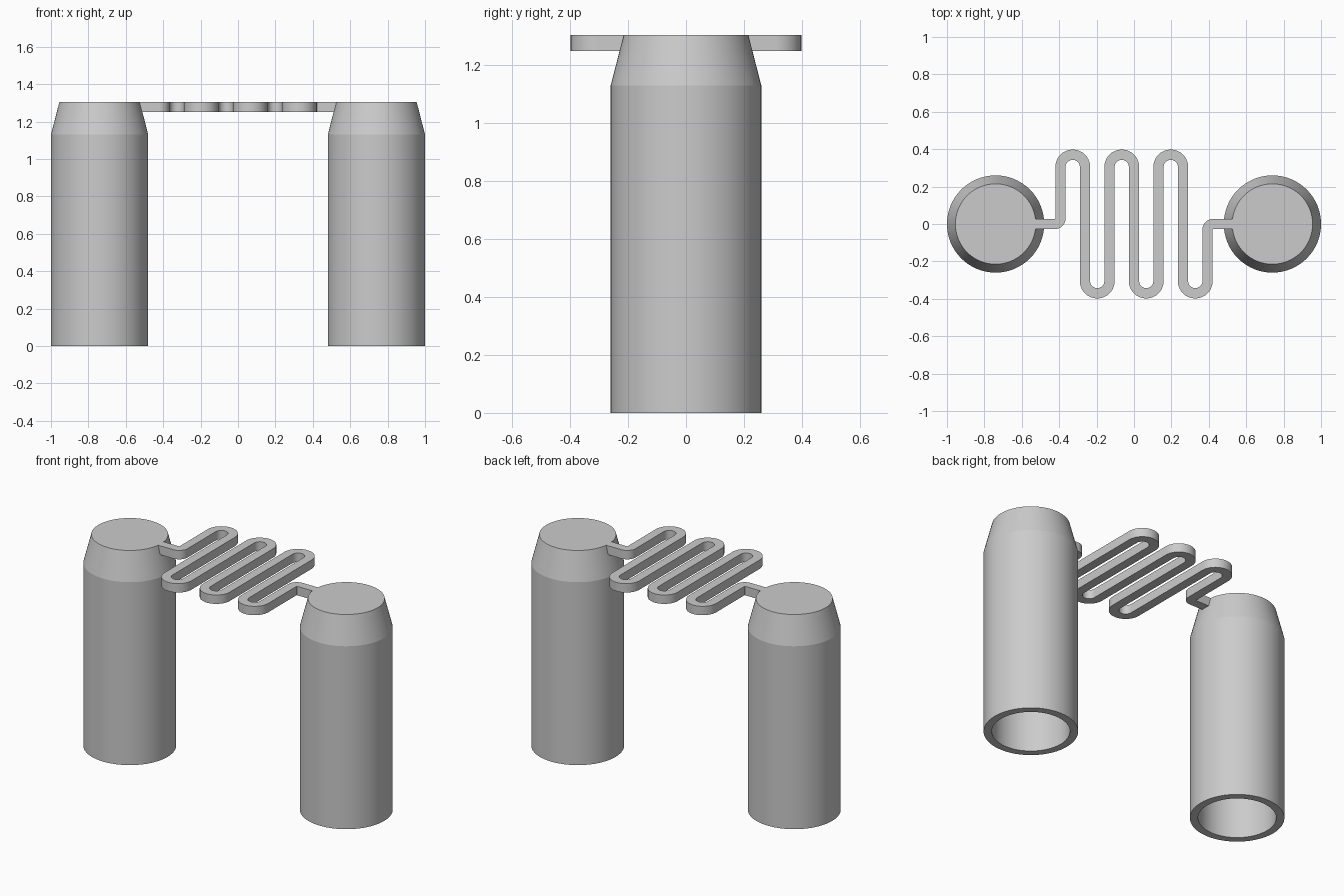
import bpy
import bmesh
import math
from mathutils import Vector

cube = bpy.data.objects.get("Cube")
if cube:
    bpy.data.objects.remove(cube, do_unlink=True)

grey = bpy.data.materials.new("plain grey")
grey.use_nodes = True
colour = (0.6, 0.6, 0.6, 1)
grey.diffuse_color = colour
grey.node_tree.nodes["Principled BSDF"].inputs["Base Color"].default_value = colour

TOP = 1.305


def make_object(name, bm):
    bmesh.ops.recalc_face_normals(bm, faces=bm.faces)
    mesh = bpy.data.meshes.new(name)
    bm.to_mesh(mesh)
    bm.free()
    mesh.materials.append(grey)
    obj = bpy.data.objects.new(name, mesh)
    bpy.context.collection.objects.link(obj)
    bpy.ops.object.select_all(action="DESELECT")
    obj.select_set(True)
    bpy.context.view_layer.objects.active = obj
    bpy.ops.object.shade_smooth_by_angle(angle=math.radians(12))
    return obj


# Hollow handle: lathe a closed-top, open-bottom profile
def handle(name, x):
    profile = [(0, TOP), (0.215, TOP), (0.26, 1.13), (0.26, 0),
               (0.215, 0), (0.215, 1.13), (0.18, 1.25), (0, 1.25)]
    bm = bmesh.new()
    verts = [bm.verts.new((x + r, 0, z)) for r, z in profile]
    edges = [bm.edges.new(pair) for pair in zip(verts, verts[1:])]
    bmesh.ops.spin(bm, geom=verts + edges, cent=(x, 0, 0), axis=(0, 0, 1),
                   angle=math.tau, steps=64)
    bmesh.ops.remove_doubles(bm, verts=bm.verts, dist=0.0001)
    return make_object(name, bm)


handle("right_handle", -0.74)
handle("left_handle", 0.74)


# Winding link: a centre line of straight runs and arcs
def arc(cx, cy, radius, start, end, steps):
    angles = [math.radians(start + (end - start) * i / steps) for i in range(steps + 1)]
    return [Vector((cx + radius * math.cos(a), cy + radius * math.sin(a))) for a in angles]


PITCH, HALF, REACH, BEND = 0.131, 0.0275, 0.305, 0.03
first = -3 * PITCH
path = [Vector((-0.53, 0))]
path += arc(first - BEND, BEND, BEND, -90, 0, 8)
for i in range(6):
    centre = first + (i + 0.5) * PITCH
    side = 1 if i % 2 == 0 else -1
    path += arc(centre, side * REACH, PITCH / 2, 180 * side, 0, 20)
path += arc(-first + BEND, -BEND, BEND, 180, 90, 8)
path.append(Vector((0.53, 0)))

# Sweep a square section along the centre line
bm = bmesh.new()
rings = []
for i, p in enumerate(path):
    tangent = (path[min(i + 1, len(path) - 1)] - path[max(i - 1, 0)]).normalized()
    # Keep the straight runs exactly parallel
    if 0 < i < len(path) - 1:
        a = (p - path[i - 1]).normalized()
        b = (path[i + 1] - p).normalized()
        tangent = (a + b).normalized()
    normal = Vector((-tangent.y, tangent.x)) * HALF
    rings.append([bm.verts.new((p.x + s * normal.x, p.y + s * normal.y, z))
                  for s, z in ((1, TOP), (-1, TOP), (-1, 1.25), (1, 1.25))])
for a, b in zip(rings, rings[1:]):
    for k in range(4):
        bm.faces.new((a[k], a[k - 1], b[k - 1], b[k]))
bm.faces.new(rings[0])
bm.faces.new(rings[-1])
make_object("winding_link", bm)
